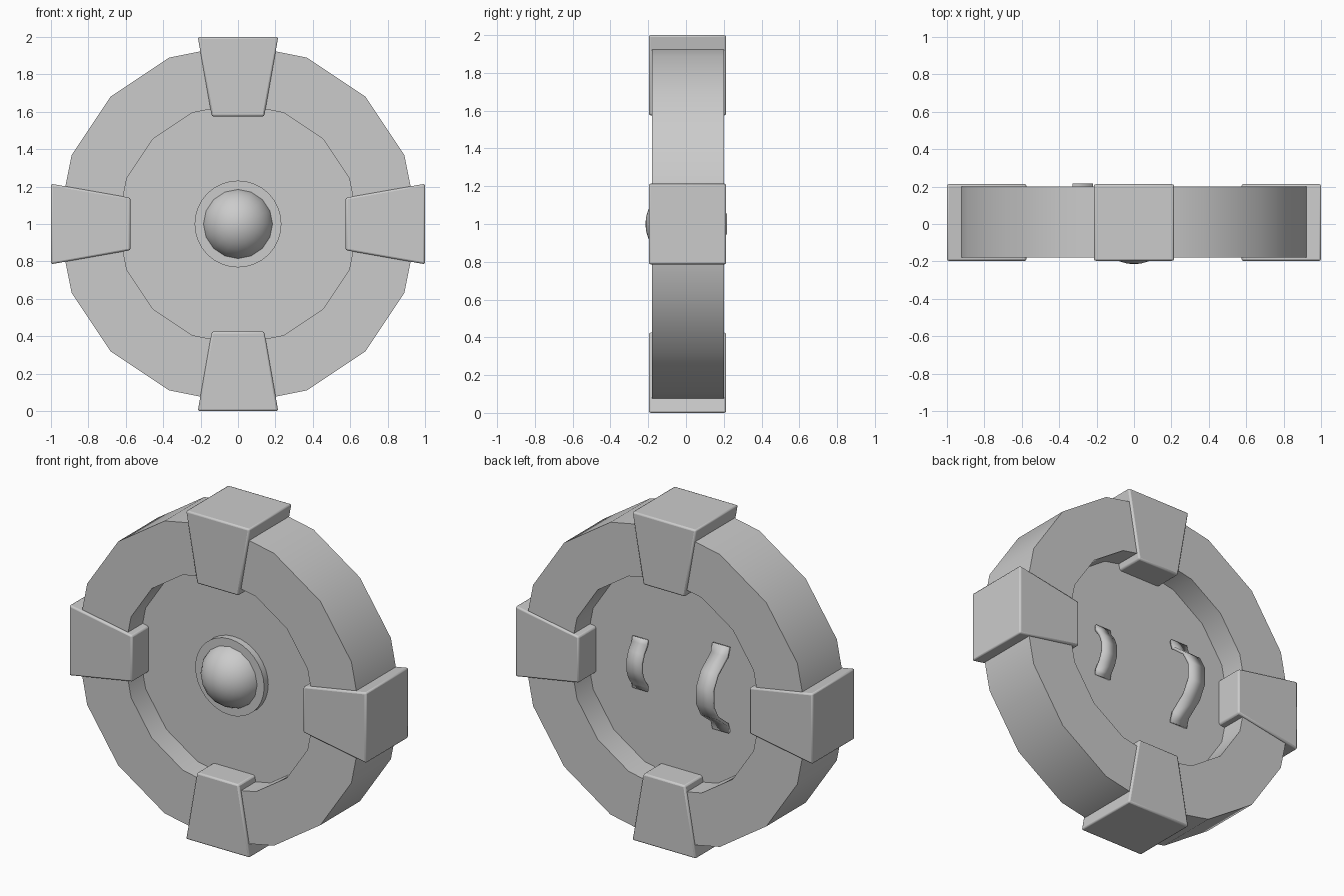
import bpy, bmesh
from math import sin, cos, pi, radians
from mathutils import Matrix, Vector

if "Cube" in bpy.data.objects:
    bpy.data.objects.remove(bpy.data.objects["Cube"])

CZ = 1.0  # height of the shield centre


def finish(name, bm, smooth=True):
    bmesh.ops.remove_doubles(bm, verts=bm.verts, dist=1e-5)
    bmesh.ops.recalc_face_normals(bm, faces=bm.faces)
    me = bpy.data.meshes.new(name)
    bm.to_mesh(me)
    bm.free()
    ob = bpy.data.objects.new(name, me)
    bpy.context.collection.objects.link(ob)
    bpy.context.view_layer.objects.active = ob
    for o in bpy.context.selected_objects:
        o.select_set(False)
    ob.select_set(True)
    if smooth:
        bpy.ops.object.shade_smooth_by_angle(angle=radians(31))
    return ob


def lathe(name, profile, n, closed=False):
    """Revolve (radius, y) points around the shield's y axis."""
    bm = bmesh.new()
    rings = [[bm.verts.new((r * cos(2 * pi * i / n), y, CZ + r * sin(2 * pi * i / n)))
              for i in range(n)] for r, y in profile]
    pairs = list(zip(rings, rings[1:]))
    if closed:
        pairs.append((rings[-1], rings[0]))
    for a, b in pairs:
        for i in range(n):
            j = (i + 1) % n
            bm.faces.new((a[i], a[j], b[j], b[i]))
    bmesh.ops.dissolve_degenerate(bm, dist=1e-5, edges=bm.edges)
    return finish(name, bm)


# Thick rim and recessed centre panel
lathe("rim", [(0.963, -0.18), (0.963, 0.20), (0.643, 0.20), (0.643, -0.18)], 16, closed=True)
lathe("centre_panel", [(0, -0.04), (0.645, -0.04), (0.645, 0.045), (0, 0.045)], 16)

# Collar and domed boss on the front
lathe("boss_collar", [(0, -0.08), (0.232, -0.08), (0.232, -0.035), (0, -0.035)], 32)
R = 0.195
lathe("boss_dome", [(R * sin(k * pi / 16), -0.02 - R * cos(k * pi / 16)) for k in range(9)], 16)

# Four tapered blocks clamped over the rim
for k, name in enumerate(("right", "top", "left", "bottom")):
    bm = bmesh.new()
    section = [(0.575, -0.14), (1.0, -0.215), (1.0, 0.215), (0.575, 0.14)]
    front = [bm.verts.new((r, -0.197, w)) for r, w in section]
    face = bm.faces.new(front)
    ext = bmesh.ops.extrude_face_region(bm, geom=[face])["geom"]
    bmesh.ops.translate(bm, vec=(0, 0.41, 0),
                        verts=[v for v in ext if isinstance(v, bmesh.types.BMVert)])
    if len(bm.faces) < 6:
        bm.faces.new(front)
    bmesh.ops.transform(bm, verts=bm.verts,
                        matrix=Matrix.Translation((0, 0, CZ)) @ Matrix.Rotation(-k * pi / 2, 4, 'Y'))
    block = finish(name + "_block", bm)
    bev = block.modifiers.new("soft_edges", 'BEVEL')
    bev.width, bev.segments = 0.01, 2


# Bowed straps on the back: half profile of (z, y), mirrored about the centre
def strap(name, x0, x1, half):
    path = half + [(-z, y) for z, y in reversed(half)]
    bm = bmesh.new()
    rows = [[bm.verts.new((x, y, CZ + z)) for x in (x0, x1)] for z, y in path]
    for a, b in zip(rows, rows[1:]):
        bm.faces.new((a[0], a[1], b[1], b[0]))
    ob = finish(name, bm)
    sol = ob.modifiers.new("thickness", 'SOLIDIFY')
    sol.thickness, sol.offset = 0.018, 0


strap("arm_strap", -0.33, -0.22, [(0.26, 0.052), (0.205, 0.07), (0.13, 0.165), (0.05, 0.208)])
strap("hand_grip", 0.22, 0.32, [(0.155, 0.05), (0.125, 0.058), (0.08, 0.09), (0.03, 0.108)])
